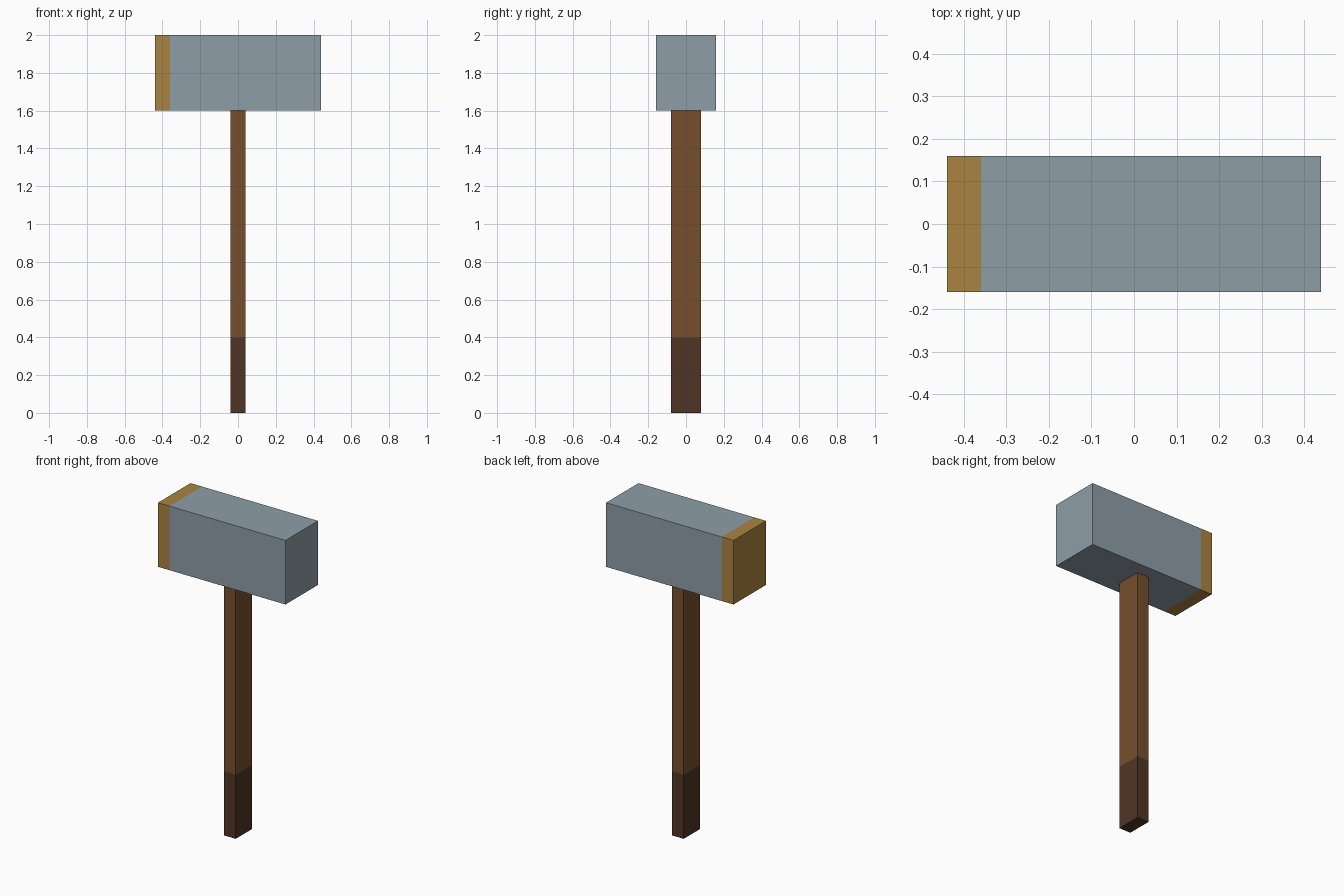
import bpy
import bmesh
from mathutils import Vector

cube = bpy.data.objects.get("Cube")
if cube:
    bpy.data.objects.remove(cube, do_unlink=True)


def material(name, rgb):
    """Flat material from 0-255 sRGB values, stored as linear."""
    lin = [((c / 255 + 0.055) / 1.055) ** 2.4 for c in rgb]
    mat = bpy.data.materials.new(name)
    mat.use_nodes = True
    mat.diffuse_color = (*lin, 1)
    bsdf = next(n for n in mat.node_tree.nodes if n.type == 'BSDF_PRINCIPLED')
    bsdf.inputs["Base Color"].default_value = (*lin, 1)
    return mat


def banded_box(name, low, high, axis, cut, mats):
    """Box cut across one axis; the lower band takes mats[1], the rest mats[0]."""
    low, high = Vector(low), Vector(high)
    size, centre = high - low, (low + high) / 2
    bm = bmesh.new()
    bmesh.ops.create_cube(bm, size=1)
    for v in bm.verts:
        v.co = centre + v.co * size
    point, normal = Vector(), Vector()
    point[axis], normal[axis] = cut, 1
    bmesh.ops.bisect_plane(bm, geom=bm.verts[:] + bm.edges[:] + bm.faces[:],
                           plane_co=point, plane_no=normal)
    for f in bm.faces:
        f.material_index = int(f.calc_center_median()[axis] < cut)
    mesh = bpy.data.meshes.new(name)
    bm.to_mesh(mesh)
    bm.free()
    for m in mats:
        mesh.materials.append(m)
    obj = bpy.data.objects.new(name, mesh)
    bpy.context.scene.collection.objects.link(obj)
    return obj


steel = material("blue grey steel", (143, 158, 167))
brass = material("brass", (170, 131, 65))
wood = material("brown wood", (118, 79, 45))
leather = material("dark brown grip", (79, 53, 37))

# Hammer head with a brass striking face on its right end
banded_box("hammer_head", (-0.44, -0.16, 1.6), (0.44, 0.16, 2.0),
           0, -0.36, (steel, brass))

# Wooden handle with a dark grip at the bottom
banded_box("handle", (-0.04, -0.08, 0.0), (0.04, 0.08, 1.6),
           2, 0.4, (wood, leather))
